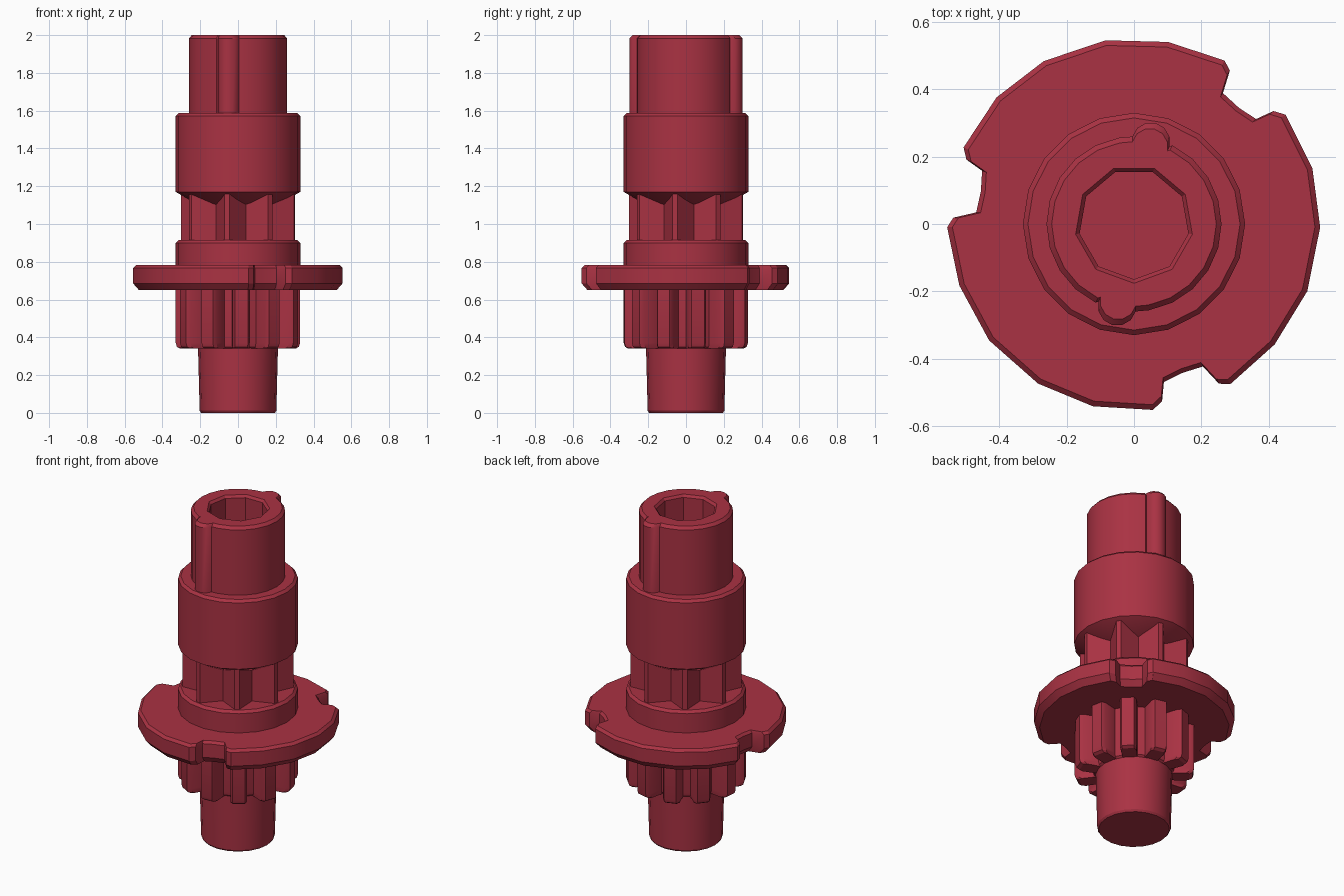
import bpy, bmesh, math

if "Cube" in bpy.data.objects:
    bpy.data.objects.remove(bpy.data.objects["Cube"])

red = bpy.data.materials.new("dark_red")
red.diffuse_color = (0.40, 0.032, 0.056, 1)
red.use_nodes = True
red.node_tree.nodes["Principled BSDF"].inputs["Base Color"].default_value = red.diffuse_color


def polar(r, deg):
    a = math.radians(deg)
    return (r * math.cos(a), r * math.sin(a))


def circle(n=20, phase=0):
    return [polar(1, phase + 360 * i / n) for i in range(n)]


def loft(name, outline, profile):
    """Stack scaled copies of an outline; profile holds (scale, z) pairs."""
    bm = bmesh.new()
    rings = [[bm.verts.new((x * s, y * s, z)) for x, y in outline] for s, z in profile]
    n = len(outline)
    for lo, hi in zip(rings, rings[1:]):
        for i in range(n):
            j = (i + 1) % n
            bm.faces.new((lo[i], lo[j], hi[j], hi[i]))
    bm.faces.new(rings[0][::-1])
    bm.faces.new(rings[-1])
    bmesh.ops.recalc_face_normals(bm, faces=bm.faces)
    me = bpy.data.meshes.new(name)
    bm.to_mesh(me)
    bm.free()
    me.materials.append(red)
    ob = bpy.data.objects.new(name, me)
    bpy.context.collection.objects.link(ob)
    return ob


def repeat(points, count, phase=0):
    """Repeat (radius, degrees) points around the axis."""
    return [polar(r, a + phase + 360 * k / count) for k in range(count) for r, a in points]


parts = []

# Bottom shaft
parts.append(loft("bottom_shaft", circle(),
                  [(0.195, 0), (0.203, 0.012), (0.212, 0.36)]))

# Lower gear with eleven blunt teeth and rounded lower ends
tooth = [(0.225, -11), (0.31, -8.5), (0.33, -6), (0.33, 6), (0.31, 8.5), (0.225, 11)]
parts.append(loft("lower_gear", repeat(tooth, 11, 44),
                  [(0.93, 0.34), (0.98, 0.35), (1, 0.37), (1, 0.67)]))

# Flange disc with three notches
third = [(0.55, -40.6), (0.552, -21.2), (0.553, -1), (0.555, 17.3), (0.555, 35.8),
         (0.533, 39), (0.478, 40.7), (0.465, 48), (0.47, 55.8), (0.537, 58), (0.555, 61)]
parts.append(loft("flange_disc", repeat(third, 3),
                  [(0.945, 0.65), (1, 0.685), (1, 0.768), (0.972, 0.783)]))

# Collar on the flange
parts.append(loft("lower_collar", circle(),
                  [(0.33, 0.75), (0.33, 0.9), (0.315, 0.915)]))

# Star-shaped spline
ridge = [(0.305, -2.5), (0.305, 2.5), (0.21, 22.5)]
parts.append(loft("star_spline", repeat(ridge, 8, -101), [(1, 0.88), (1, 1.2)]))

# Upper collar with a conical underside
upper_collar = loft("upper_collar", circle(),
                    [(0.18, 1.085), (0.33, 1.17), (0.33, 1.572), (0.315, 1.587)])
parts.append(upper_collar)

# Top shaft with two opposite rounded keys
half = [polar(0.26, a) for a in range(-80, 65, 16)]
half += [(0.05 + x, 0.245 + y) for x, y in (polar(0.057, a) for a in range(-15, 166, 30))]
outline = half + [(-x, -y) for x, y in half]
top_shaft = loft("top_shaft", outline, [(1, 1.5), (1, 1.983), (0.94, 2.0)])
parts.append(top_shaft)

# Nine-sided blind socket
cutter = loft("socket_cutter", circle(9, -10),
              [(0.164, 1.42), (0.164, 1.985), (0.176, 2.0), (0.18, 2.05)])
cutter.hide_render = True
for ob in (upper_collar, top_shaft):
    mod = ob.modifiers.new("socket", 'BOOLEAN')
    mod.operation = 'DIFFERENCE'
    mod.solver = 'EXACT'
    mod.object = cutter
    bpy.context.view_layer.objects.active = ob
    bpy.ops.object.modifier_apply(modifier=mod.name)
bpy.data.objects.remove(cutter)

# Smooth shading with sharp edges kept
bpy.ops.object.select_all(action='DESELECT')
for ob in parts:
    ob.select_set(True)
bpy.context.view_layer.objects.active = parts[0]
bpy.ops.object.shade_smooth_by_angle(angle=math.radians(30))
